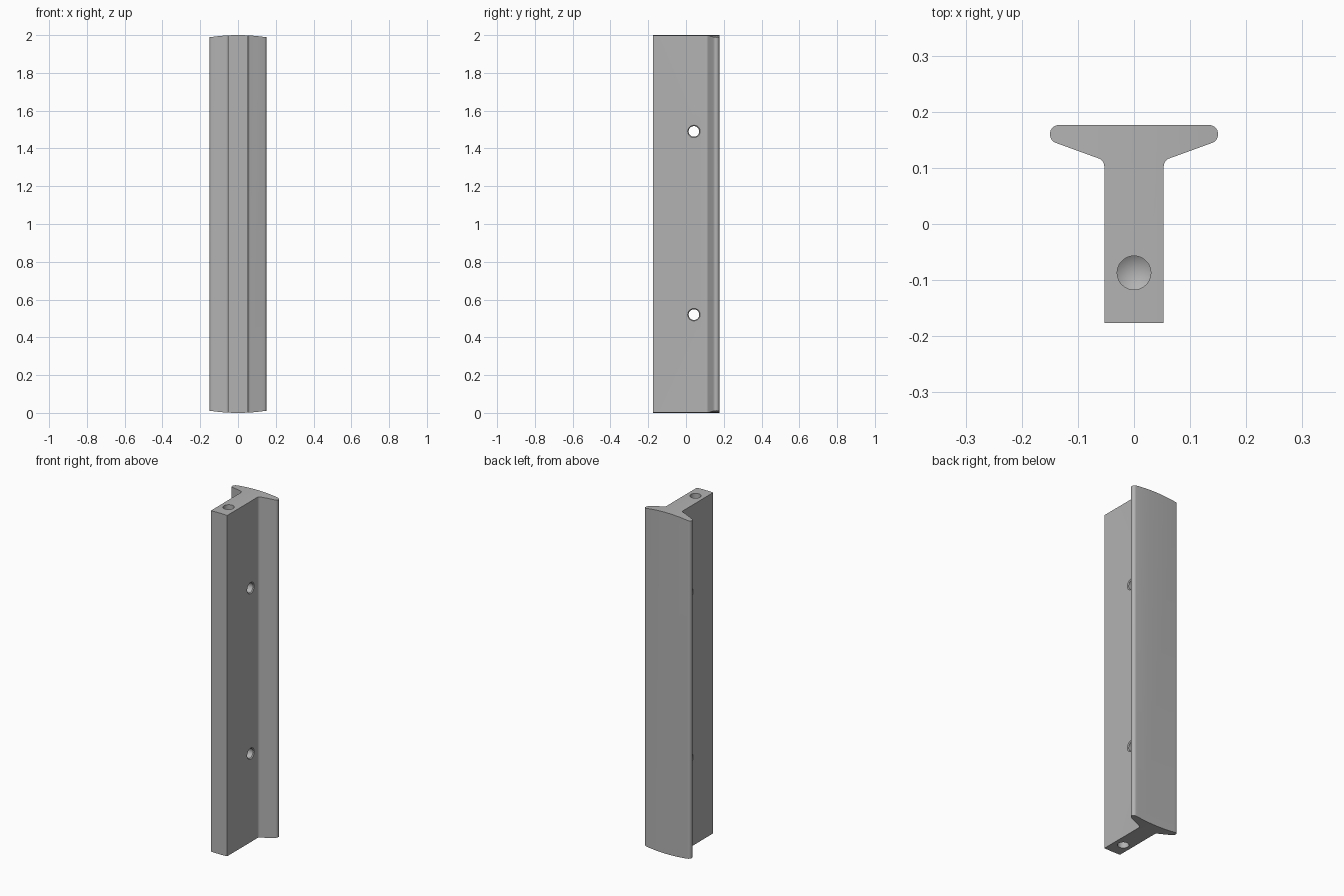
import bpy, bmesh
from math import radians, cos, sin, pi
from mathutils import Matrix, Vector

cube = bpy.data.objects.get("Cube")
if cube:
    bpy.data.objects.remove(cube, do_unlink=True)

grey = bpy.data.materials.new("light_grey")
grey.use_nodes = True
colour = (0.45, 0.45, 0.45, 1)
grey.diffuse_color = colour
grey.node_tree.nodes["Principled BSDF"].inputs["Base Color"].default_value = colour


def make(name, bm):
    bmesh.ops.recalc_face_normals(bm, faces=bm.faces)
    mesh = bpy.data.meshes.new(name)
    bm.to_mesh(mesh)
    bm.free()
    mesh.materials.append(grey)
    obj = bpy.data.objects.new(name, mesh)
    bpy.context.collection.objects.link(obj)
    return obj


def arc(cx, cy, r, start, end, steps=10):
    angles = [radians(start + (end - start) * i / steps) for i in range(steps + 1)]
    return [(cx + r * cos(a), cy + r * sin(a)) for a in angles]


def turned(name, profile, matrix, segments=48):
    """Solid of revolution from (radius, height) points; radius 0 makes a tip."""
    bm = bmesh.new()
    rings = []
    for r, h in profile:
        count = segments if r else 1
        rings.append([bm.verts.new(matrix @ Vector((r * cos(2 * pi * i / count),
                                                    r * sin(2 * pi * i / count), h)))
                      for i in range(count)])
    for a, b in zip(rings, rings[1:]):
        for i in range(segments):
            j = (i + 1) % segments
            quad = [a[i % len(a)], a[j % len(a)], b[j % len(b)], b[i % len(b)]]
            bm.faces.new(list(dict.fromkeys(quad)))
    for ring in (rings[0], rings[-1]):
        if len(ring) > 1:
            bm.faces.new(ring)
    return make(name, bm)


def boolean(target, tool, operation):
    mod = target.modifiers.new(tool.name, 'BOOLEAN')
    mod.operation, mod.solver, mod.object = operation, 'EXACT', tool
    bpy.context.view_layer.objects.active = target
    bpy.ops.object.modifier_apply(modifier=mod.name)
    bpy.data.objects.remove(tool, do_unlink=True)


# T-shaped bar: half profile with filleted corner and rounded flange, mirrored
half = ([(0.053, -0.176)]
        + arc(0.068, 0.1027, 0.015, 180, 110)
        + arc(0.1335, 0.16, 0.0165, -70, 90))
outline = half + [(-x, y) for x, y in reversed(half)]
bm = bmesh.new()
face = bm.faces.new([bm.verts.new((x, y, -0.1)) for x, y in outline])
top = bmesh.ops.extrude_face_region(bm, geom=[face])
bmesh.ops.translate(bm, vec=(0, 0, 2.2),
                    verts=[v for v in top["geom"] if isinstance(v, bmesh.types.BMVert)])
bar = make("t_bar", bm)

# Crowned ends, trimmed by a large cylinder along y
crown = turned("crown_cutter", [(1, -0.5), (1, 0.5)],
               Matrix.Translation((0, 0, 1)) @ Matrix.Rotation(pi / 2, 4, 'X'), 256)
boolean(bar, crown, 'INTERSECT')

# Two cross holes with chamfered rims
for z in (0.52, 1.49):
    hole = turned("cross_hole_cutter",
                  [(0.033, -0.1), (0.033, -0.053), (0.028, -0.048),
                   (0.028, 0.048), (0.033, 0.053), (0.033, 0.1)],
                  Matrix.Translation((0, 0.042, z)) @ Matrix.Rotation(pi / 2, 4, 'Y'))
    boolean(bar, hole, 'DIFFERENCE')

# Blind drilled holes with conical bottoms in both ends
for z, angle in ((2, 0), (0, pi)):
    drill = turned("end_hole_cutter", [(0, -0.22), (0.03, -0.2), (0.03, 0.1)],
                   Matrix.Translation((0, -0.087, z)) @ Matrix.Rotation(angle, 4, 'X'))
    boolean(bar, drill, 'DIFFERENCE')

bpy.ops.object.select_all(action='DESELECT')
bar.select_set(True)
bpy.context.view_layer.objects.active = bar
bpy.ops.object.shade_smooth_by_angle(angle=radians(25))
